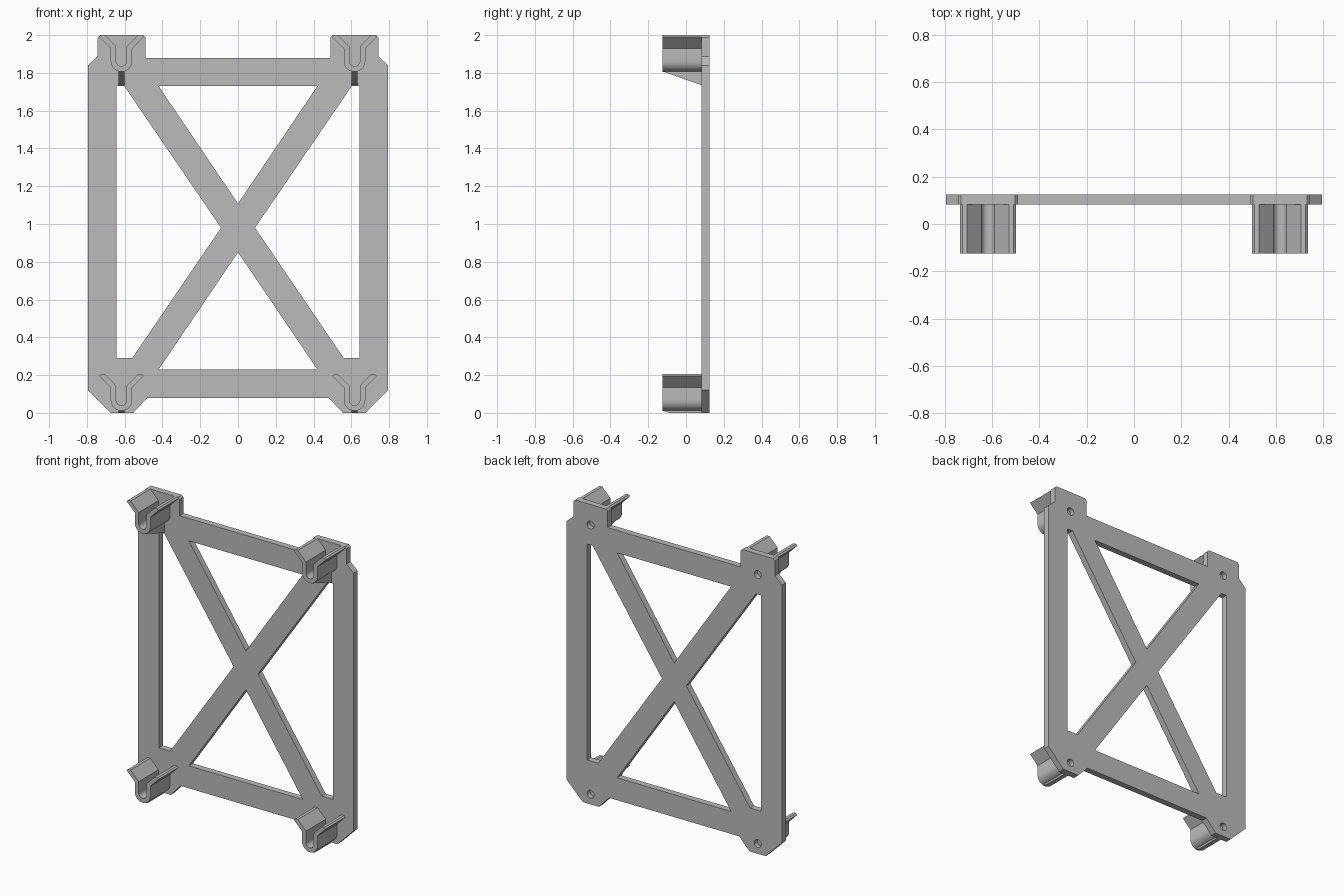
import bpy
import bmesh
from math import pi, cos, sin, radians

if "Cube" in bpy.data.objects:
    bpy.data.objects.remove(bpy.data.objects["Cube"])

grey = bpy.data.materials.new("plain_grey")
grey.use_nodes = True
colour = (0.5, 0.5, 0.5, 1)
grey.diffuse_color = colour
grey.node_tree.nodes["Principled BSDF"].inputs["Base Color"].default_value = colour


def prisms(name, polys, start, end, axis="y"):
    """Extrude outlines (x,z along y, or y,z along x) into one object."""
    bm = bmesh.new()
    for poly in polys:
        if axis == "y":
            verts = [bm.verts.new((a, start, b)) for a, b in poly]
            step = (0, end - start, 0)
        else:
            verts = [bm.verts.new((start, a, b)) for a, b in poly]
            step = (end - start, 0, 0)
        face = bm.faces.new(verts)
        out = bmesh.ops.extrude_face_region(bm, geom=[face], use_keep_orig=True)
        moved = [g for g in out["geom"] if isinstance(g, bmesh.types.BMVert)]
        bmesh.ops.translate(bm, verts=moved, vec=step)
    bmesh.ops.recalc_face_normals(bm, faces=bm.faces)
    mesh = bpy.data.meshes.new(name)
    bm.to_mesh(mesh)
    bm.free()
    mesh.materials.append(grey)
    obj = bpy.data.objects.new(name, mesh)
    bpy.context.collection.objects.link(obj)
    return obj


def flip(points):
    return [(-x, z) for x, z in reversed(points)]


def arc(cx, cz, r, a0, a1, n):
    angles = [radians(a0 + (a1 - a0) * i / n) for i in range(n + 1)]
    return [(cx + r * cos(a), cz + r * sin(a)) for a in angles]


def select_only(obj):
    bpy.ops.object.select_all(action="DESELECT")
    obj.select_set(True)
    bpy.context.view_layer.objects.active = obj


FRONT, PLATE, BACK = -0.125, 0.083, 0.125
CLIP_X, CLIP_Z, LIFT = 0.617, 0.068, 1.795

# Frame plate outline, right half mirrored
half = [(0.48, 0.08), (0.555, 0), (0.675, 0), (0.795, 0.12), (0.795, 1.84),
        (0.743, 1.888), (0.743, 1.988), (0.731, 2), (0.502, 2),
        (0.49, 1.988), (0.49, 1.88)]
frame = prisms("frame_plate", [half + flip(half)], PLATE, BACK)

# Openings around the diagonal braces
side = [(0.642, 0.29), (0.642, 1.73), (0.602, 1.73), (0.09, 0.98), (0.56, 0.29)]
top = [(-0.42, 1.73), (0.42, 1.73), (0, 1.108)]
bottom = [(-0.42, 0.23), (0.42, 0.23), (0, 0.85)]
windows = prisms("window_cutter", [side, flip(side), top, bottom], 0, 0.2)

# Blind round holes in the back, behind each clip
circles = [arc(s * CLIP_X, CLIP_Z + dz, 0.026, 0, 345, 23)
           for s in (-1, 1) for dz in (0, LIFT)]
holes = prisms("hole_cutter", circles, BACK - 0.032, 0.2)

for cutter in (windows, holes):
    cutter.hide_render = True
    select_only(frame)
    mod = frame.modifiers.new("cut", "BOOLEAN")
    mod.operation = "DIFFERENCE"
    mod.solver = "EXACT"
    mod.object = cutter
    bpy.ops.object.modifier_apply(modifier=mod.name)
    bpy.data.objects.remove(cutter)

# Flared U-shaped clip outline around its own centre
R_OUT, R_IN = 0.057, 0.028
outer = arc(0, 0, R_OUT, 180, 360, 16)
inner = arc(0, 0, R_IN, 360, 180, 16)
tip = [(R_OUT, 0.067), (0.118, 0.128), (0.108, 0.137), (0.088, 0.137), (R_IN, 0.076)]
profile = outer + tip + inner + flip(tip)

for level, dz in (("lower", 0), ("upper", LIFT)):
    for hand, s in (("left", 1), ("right", -1)):
        x = s * CLIP_X
        shape = [(x + px, CLIP_Z + dz + pz) for px, pz in profile]
        clip = prisms(f"{level}_{hand}_clip", [shape], FRONT, PLATE + 0.005)
        select_only(clip)
        bpy.ops.object.shade_smooth_by_angle(angle=radians(30))

        # Sloping rib under the clip, trimmed at the ground
        if level == "upper":
            under = [(FRONT, 1.808), (PLATE + 0.005, 1.733)]
        else:
            under = [(FRONT, 0.013), (-0.09, 0), (PLATE + 0.005, 0)]
        roof = 0.025 + dz
        rib = under + [(PLATE + 0.005, roof), (FRONT, roof)]
        prisms(f"{level}_{hand}_rib", [rib], x - 0.015, x + 0.015, "x")

select_only(frame)
bpy.ops.object.shade_smooth_by_angle(angle=radians(30))
